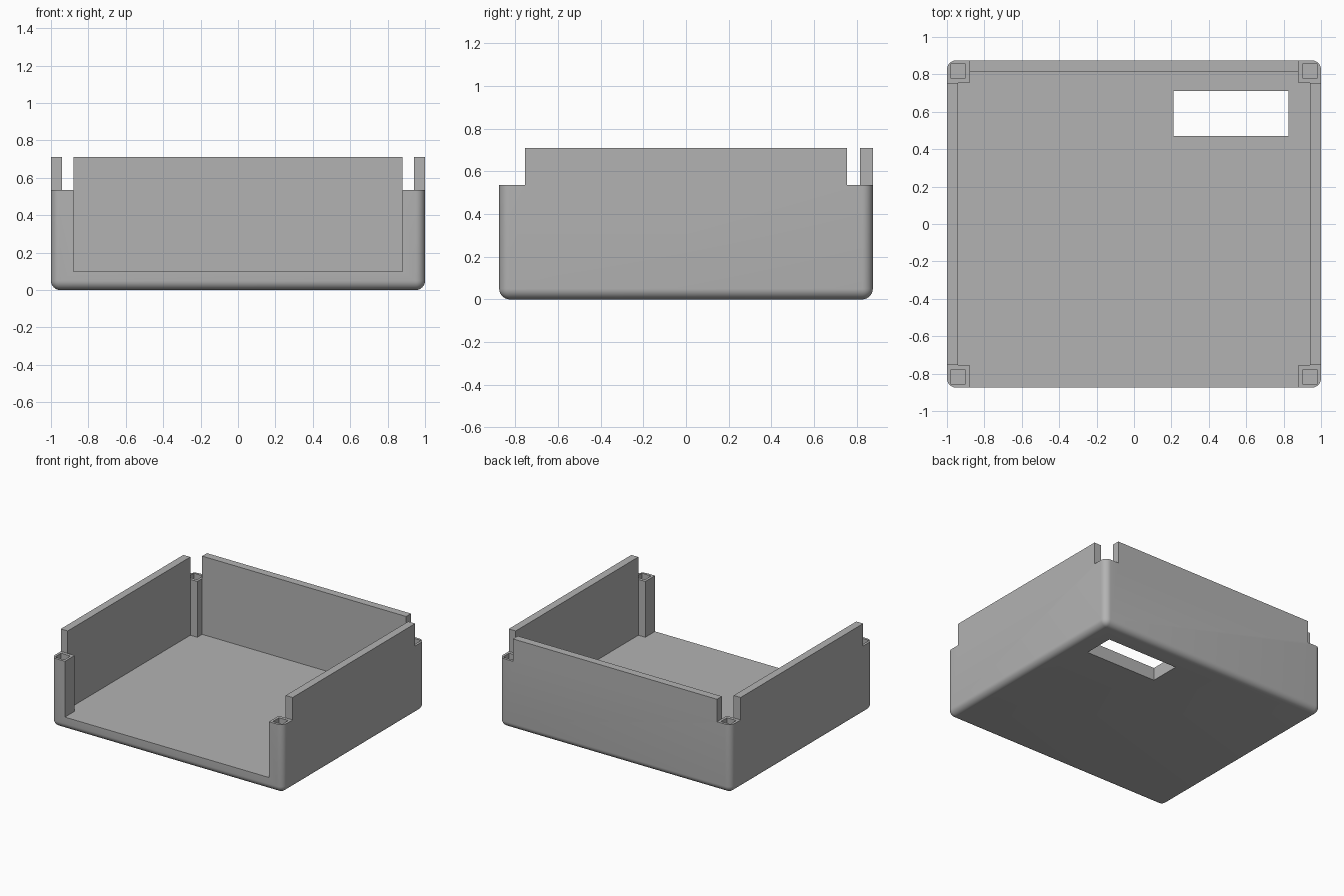
import bpy
import bmesh
from mathutils import Vector

default = bpy.data.objects.get("Cube")
if default:
    bpy.data.objects.remove(default)

HX, HY, TOP = 1.0, 0.875, 0.71      # outer half sizes and wall height
WALL, POST = 0.06, 0.12             # wall thickness and corner post width
FLOOR, POST_TOP = 0.1, 0.535
ROUND = 0.05

grey = bpy.data.materials.new("plain grey")
grey.use_nodes = True
colour = (0.45, 0.45, 0.45, 1)
grey.diffuse_color = colour
grey.node_tree.nodes["Principled BSDF"].inputs["Base Color"].default_value = colour


def box(name, low, high):
    low, high = Vector(low), Vector(high)
    bm = bmesh.new()
    bmesh.ops.create_cube(bm, size=1)
    for v in bm.verts:
        v.co = (low + high) / 2 + v.co * (high - low)
    mesh = bpy.data.meshes.new(name)
    bm.to_mesh(mesh)
    bm.free()
    obj = bpy.data.objects.new(name, mesh)
    bpy.context.collection.objects.link(obj)
    mesh.materials.append(grey)
    return obj


# Outer block, rounded on the bottom and upright edges
tray = box("open_tray", (-HX, -HY, 0), (HX, HY, TOP))
bm = bmesh.new()
bm.from_mesh(tray.data)
rounded = [e for e in bm.edges if min(v.co.z for v in e.verts) < 0.01]
bmesh.ops.bevel(bm, geom=rounded, offset=ROUND, segments=8, profile=0.5, affect='EDGES')
bm.to_mesh(tray.data)
bm.free()

# Interior, leaving the corner posts and opening the front
cutters = [
    box("side_cavity", (POST - HX - (POST - WALL), POST - HY, FLOOR),
        (HX - WALL, HY - POST, 1)),
    box("front_opening", (POST - HX, -1, FLOOR), (HX - POST, HY - WALL, 1)),
    box("floor_window", (0.21, 0.47, -1), (0.825, 0.71, FLOOR + 0.1)),
]

# Corner notches above the posts and square sockets in them
for sx in (-1, 1):
    for sy in (-1, 1):
        def corner(name, x, y, z):
            xs, ys = sorted(sx * v for v in x), sorted(sy * v for v in y)
            cutters.append(box(name, (xs[0], ys[0], z), (xs[1], ys[1], 1)))
        # Back notches keep a thin stub of side wall clear of the gap
        corner("corner_notch", (HX - POST, 1.1), (HY - POST, 1.0), POST_TOP)
        corner("post_socket", (0.9, 0.98), (0.78, 0.855), FLOOR)

# Apply the cuts
bpy.context.view_layer.objects.active = tray
for cutter in cutters:
    cut = tray.modifiers.new("cut", 'BOOLEAN')
    cut.operation = 'DIFFERENCE'
    cut.solver = 'EXACT'
    cut.object = cutter
    bpy.ops.object.modifier_apply(modifier=cut.name)
for cutter in cutters:
    bpy.data.objects.remove(cutter)

bpy.ops.object.select_all(action='DESELECT')
tray.select_set(True)
bpy.ops.object.shade_smooth_by_angle(angle=0.6)
